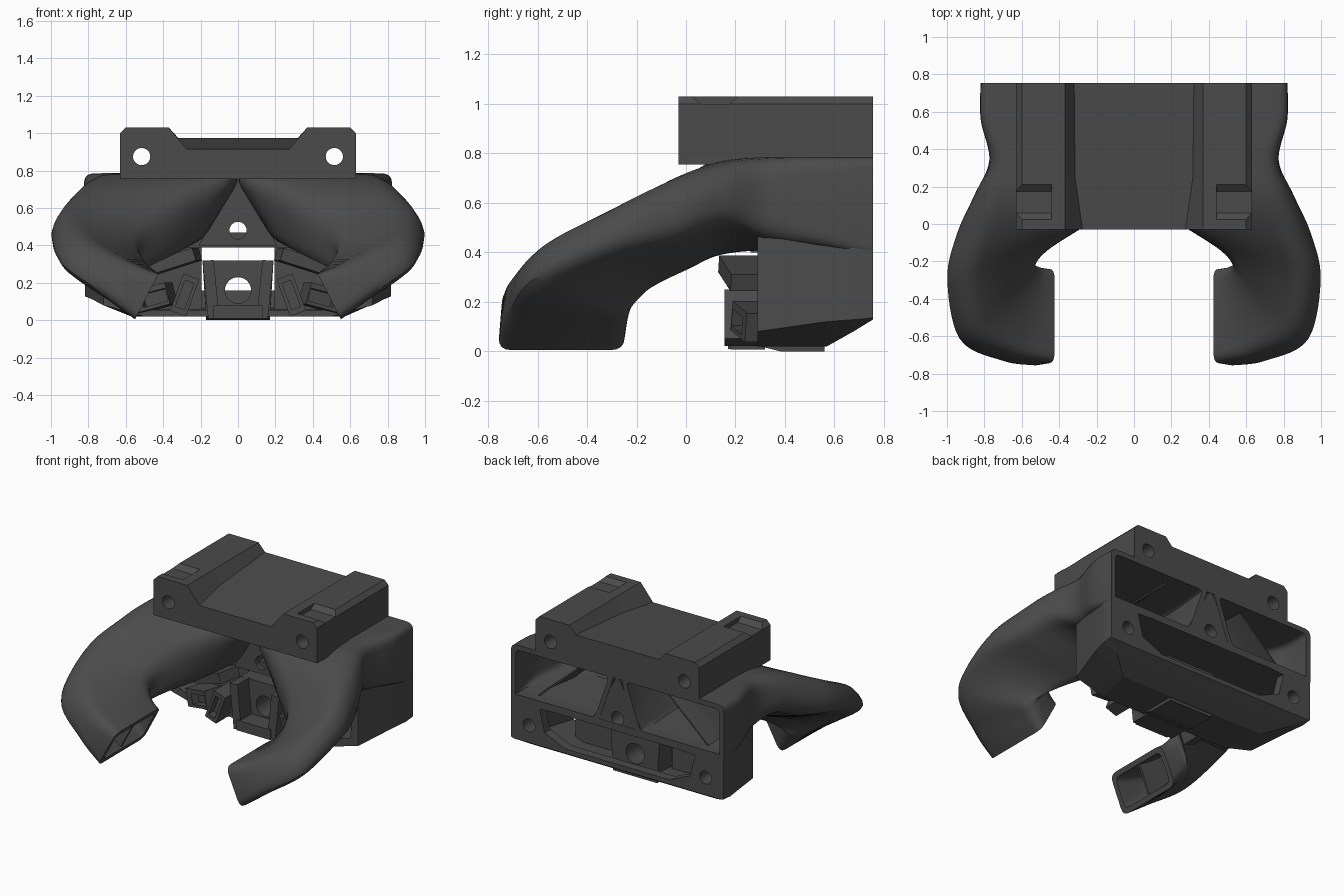
import bpy, bmesh, math
from mathutils import Vector, Matrix

cube = bpy.data.objects.get("Cube")
if cube:
    bpy.data.objects.remove(cube, do_unlink=True)

plastic = bpy.data.materials.new("dark_grey_plastic")
plastic.use_nodes = True
colour = (0.07, 0.07, 0.07, 1)
plastic.diffuse_color = colour
plastic.node_tree.nodes["Principled BSDF"].inputs["Base Color"].default_value = colour


def finish(name, bm):
    bmesh.ops.recalc_face_normals(bm, faces=bm.faces)
    mesh = bpy.data.meshes.new(name)
    bm.to_mesh(mesh)
    bm.free()
    mesh.materials.append(plastic)
    ob = bpy.data.objects.new(name, mesh)
    bpy.context.scene.collection.objects.link(ob)
    return ob


def loft(name, rings, closed=False):
    """Skin a row of rings, capped at the ends or joined into a loop."""
    bm = bmesh.new()
    rows = [[bm.verts.new(p) for p in ring] for ring in rings]
    n = len(rows[0])
    pairs = list(zip(rows, rows[1:])) + ([(rows[-1], rows[0])] if closed else [])
    for a, b in pairs:
        for i in range(n):
            j = (i + 1) % n
            bm.faces.new((a[i], a[j], b[j], b[i]))
    if not closed:
        bm.faces.new(rows[0])
        bm.faces.new(rows[-1])
    return finish(name, bm)


def mirrored(half, y):
    """Ring in the xz plane from its +x half, listed bottom to top."""
    return [(x, y, z) for x, z in half] + [(-x, y, z) for x, z in reversed(half)]


def box(name, centre, size, tilt=0, turn=0):
    bm = bmesh.new()
    bmesh.ops.create_cube(bm, size=1)
    move = (Matrix.Translation(centre) @ Matrix.Rotation(turn, 4, 'Z')
            @ Matrix.Rotation(tilt, 4, 'Y') @ Matrix.Diagonal((*size, 1)))
    bmesh.ops.transform(bm, matrix=move, verts=bm.verts)
    return finish(name, bm)


def rod(x, z, radius, y0, y1):
    bm = bmesh.new()
    bmesh.ops.create_cone(bm, cap_ends=True, segments=32, radius1=radius,
                          radius2=radius, depth=y1 - y0)
    move = Matrix.Translation((x, (y0 + y1) / 2, z)) @ Matrix.Rotation(math.pi / 2, 4, 'X')
    bmesh.ops.transform(bm, matrix=move, verts=bm.verts)
    return finish("cutter", bm)


def cut(ob, cutters):
    for c in cutters:
        c.hide_render = True
        mod = ob.modifiers.new("cut", 'BOOLEAN')
        mod.operation = 'DIFFERENCE'
        mod.object = c
    bpy.context.view_layer.update()
    graph = bpy.context.evaluated_depsgraph_get()
    mesh = bpy.data.meshes.new_from_object(ob.evaluated_get(graph))
    ob.modifiers.clear()
    ob.data = mesh
    for c in cutters:
        bpy.data.objects.remove(c, do_unlink=True)


# Mounting bracket with a lowered centre, bolt holes and two pockets
def bracket_ring(y, foot, floor):
    return mirrored([(.63, .755), (.63, 1), (.6, 1.03), (.37, 1.03), (foot, floor)], y)


bracket = loft("mounting_bracket", [bracket_ring(-.03, .275, .915),
                                    bracket_ring(.25, .315, .937),
                                    bracket_ring(.755, .32, .975)])
cutters = []
for s in (1, -1):
    cutters.append(rod(s * .515, .875, .046, -.2, .9))
    cutters.append(loft("cutter", [
        [(s * x, y, z) for x, y in ((.44, a), (.7, a), (.7, b), (.44, b))]
        for z, a, b in ((1, .06, .175), (1.05, 0, .235))]))
cut(bracket, cutters)


# Lower housing with broad lower chamfers, tunnelled through
def housing_ring(y, base, half, bottom, chamfer, top):
    return mirrored([(base, bottom), (half, chamfer), (half, top)], y)


housing = loft("lower_housing", [housing_ring(.29, .5, .72, .02, .08, .47),
                                 housing_ring(.57, .57, .795, .02, .12, .45),
                                 housing_ring(.68, .71, .818, .082, .128, .44),
                                 housing_ring(.755, .8, .818, .128, .135, .44)])
cut(housing, [loft("cutter", [mirrored([(.46, .05), (.65, .11), (.67, .39)], .2),
                              mirrored([(.5, .07), (.7, .15), (.72, .39)], .57)]
                   + [mirrored([(.4, .16), (.56, .23), (.6, .39)], y) for y in (.69, .9)])]
    + [rod(s * .68, .25, .045, .6, .9) for s in (1, -1)])

# Triangular web between the ducts
web = loft("centre_web", [[(-.21, y, .4), (.21, y, .4), (0, y, .78)] for y in (.26, .753)])
cut(web, [rod(0, .48, .046, 0, 1)])

# Duct sections: top inner, top outer, bottom outer, bottom inner, corner radius
sections = [
    ((.02, .755, .785), (.82, .755, .785), (.82, .755, .37), (.15, .755, .41), .05),
    ((-.01, .56, .785), (.82, .56, .785), (.82, .56, .42), (.18, .56, .4), .06),
    ((-.03, .34, .785), (.77, .34, .785), (.775, .34, .45), (.2, .34, .4), .09),
    ((0, .14, .785), (.82, .16, .765), (.87, .16, .52), (.24, .14, .37), .11),
    ((.21, 0, .69), (.88, -.04, .71), (.98, -.06, .45), (.33, .02, .31), .13),
    ((.42, -.125, .52), (.93, -.3, .6), (1.03, -.3, .41), (.49, -.12, .23), .12),
    ((.5, -.2, .41), (.85, -.57, .46), (.96, -.64, .28), (.63, -.21, .14), .1),
    ((.48, -.225, .31), (.62, -.7, .33), (.72, -.745, .12), (.61, -.235, .08), .08),
    ((.425, -.24, .25), (.425, -.74, .25), (.55, -.76, .005), (.55, -.25, .005), .055),
]


def spline(a, b, c, d, t):
    return (b * 2 + (c - a) * t + (a * 2 - b * 5 + c * 4 - d) * t ** 2
            + (b * 3 - a - c * 3 + d) * t ** 3) / 2


def sample_sections(steps=7):
    rows = [([Vector(p) for p in row[:4]], row[4]) for row in sections]
    last = len(rows) - 1
    for i in range(last):
        near = [rows[min(max(i + k, 0), last)] for k in (-1, 0, 1, 2)]
        for k in range(steps):
            t = k / steps
            yield ([spline(*(r[0][c] for r in near), t) for c in range(4)],
                   spline(*(r[1] for r in near), t))
    yield rows[last]


def inset(quad, wall):
    return [p + wall * ((quad[i - 1] - p).normalized() + (quad[(i + 1) % 4] - p).normalized())
            for i, p in enumerate(quad)]


def rounded(quad, radius, steps=5):
    ring = []
    for i, p in enumerate(quad):
        before, after = quad[i - 1] - p, quad[(i + 1) % 4] - p
        a = p + before.normalized() * min(radius, before.length * .45)
        b = p + after.normalized() * min(radius, after.length * .45)
        for k in range(steps):
            t = k / (steps - 1)
            ring.append(a * (1 - t) ** 2 + p * (2 * t * (1 - t)) + b * t * t)
    return ring


# Hollow curved ducts, each with a slanted dividing vane inside
smooth_parts = []
samples = list(sample_sections())
for side, s in (("left", 1), ("right", -1)):
    flip = Vector((s, 1, 1))
    outer = [rounded(q, r) for q, r in samples]
    inner = [rounded(inset(q, .035), r * .7) for q, r in samples]
    rings = [[p * flip for p in ring] for ring in outer + inner[::-1]]
    smooth_parts.append(loft(side + "_duct", rings, closed=True))
    vane = []
    vane_samples = samples[3:-1]
    for k, (q, r) in enumerate(vane_samples):
        ti, to, bo, bi = inset(q, .025)
        t = k / len(vane_samples)
        top = ti.lerp(to, .33 + .17 * t)
        low = bo.lerp(bi, .2 + .3 * t)
        d = (to - ti).normalized() * .008
        vane.append([p * flip for p in (top + d, top - d, low - d, low + d)])
    smooth_parts.append(loft(side + "_duct_vane", vane))

# Centre nozzle with a round outlet, framed by cheeks and a lip
nozzle = loft("centre_nozzle", [mirrored([(.17, a), (.19, .32)], y)
                                for y, a in ((.3, .02), (.38, 0), (.56, 0))])
cut(nozzle, [rod(0, .16, .07, 0, 1)])
box("nozzle_lip", (0, .24, .045), (.26, .14, .07))

# Side nozzles: slanted cheeks, hoods and small outlets
for side, s in (("left", 1), ("right", -1)):
    box(side + "_nozzle_cheek", (s * .145, .25, .165), (.06, .14, .31), s * .1)
    flare = box(side + "_slanted_nozzle", (s * .285, .24, .135), (.09, .17, .21), -s * .35)
    cut(flare, [box("cutter", (s * .285, .15, .135), (.05, .12, .15), -s * .35)])
    box(side + "_nozzle_hood", (s * .34, .24, .315), (.26, .17, .07), s * .3, s * .2)
    outlet = box(side + "_outlet", (s * .45, .28, .12), (.2, .14, .12), s * .25, s * .3)
    cut(outlet, [box("cutter", (s * .45, .2, .12), (.14, .12, .07), s * .25, s * .3)])
    box(side + "_nozzle_wall", (s * .37, .42, .21), (.35, .03, .37))

# Smooth shading on the curved ducts
bpy.ops.object.select_all(action='DESELECT')
for ob in smooth_parts:
    ob.select_set(True)
bpy.context.view_layer.objects.active = smooth_parts[0]
bpy.ops.object.shade_smooth_by_angle(angle=math.radians(35))
